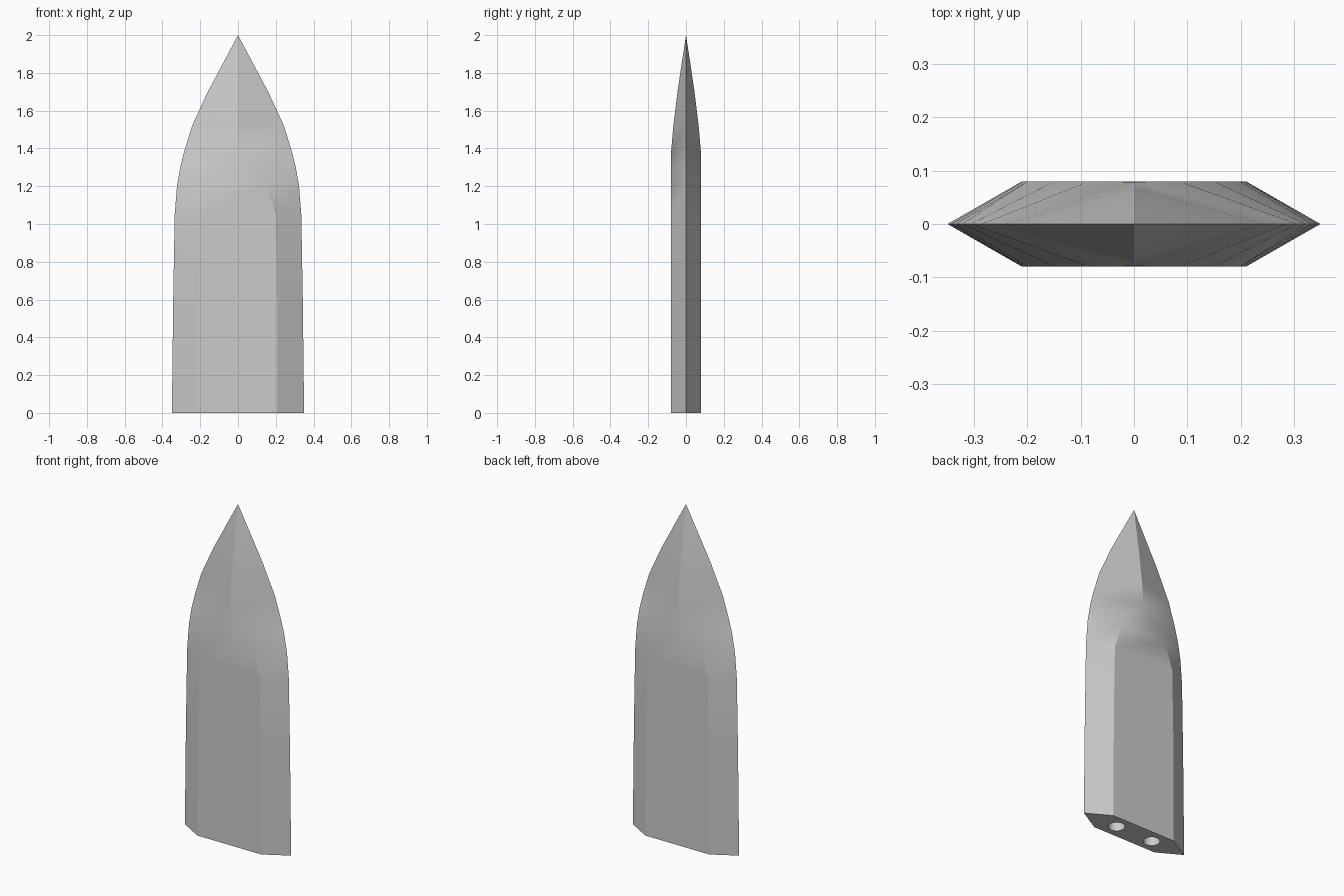
import bpy, bmesh, math

cube = bpy.data.objects.get("Cube")
if cube:
    bpy.data.objects.remove(cube, do_unlink=True)

steel = bpy.data.materials.new("steel_grey")
steel.use_nodes = True
steel.diffuse_color = (0.6, 0.6, 0.6, 1)
steel.node_tree.nodes["Principled BSDF"].inputs["Base Color"].default_value = (0.6, 0.6, 0.6, 1)

# Blade stations: height, half width, half width of the flat, half thickness
STATIONS = [
    (0.0, 0.35, 0.21, 0.08), (0.6, 0.343, 0.208, 0.08),
    (1.05, 0.335, 0.2, 0.08), (1.2, 0.323, 0.15, 0.08),
    (1.3, 0.306, 0.085, 0.08), (1.38, 0.286, 0, 0.079),
    (1.52, 0.243, 0, 0.067), (1.7, 0.16, 0, 0.045),
    (1.85, 0.08, 0, 0.023), (2.0, 0, 0, 0),
]
HOLE_X, HOLE_RADIUS, HOLE_DEPTH = 0.122, 0.045, 0.3


def link(name, bm):
    mesh = bpy.data.meshes.new(name)
    bm.to_mesh(mesh)
    bm.free()
    obj = bpy.data.objects.new(name, mesh)
    bpy.context.collection.objects.link(obj)
    mesh.materials.append(steel)
    return obj


# Blade: six-sided sections that become a diamond and close in a point
bm = bmesh.new()
rings = []
for z, w, f, d in STATIONS:
    section = [(w, 0), (f, d), (-f, d), (-w, 0), (-f, -d), (f, -d)]
    rings.append([bm.verts.new((x, y, z)) for x, y in section])
bm.faces.new(rings[0][::-1])
for low, high in zip(rings, rings[1:]):
    for i in range(6):
        j = (i + 1) % 6
        bm.faces.new((low[i], low[j], high[j], high[i]))
bmesh.ops.remove_doubles(bm, verts=bm.verts[:], dist=0.0001)
bmesh.ops.recalc_face_normals(bm, faces=bm.faces[:])
blade = link("blade", bm)

# Two round mounting holes in the base
for side in (-1, 1):
    bm = bmesh.new()
    bmesh.ops.create_cone(bm, cap_ends=True, segments=32, radius1=HOLE_RADIUS,
                          radius2=HOLE_RADIUS, depth=2 * HOLE_DEPTH)
    bmesh.ops.translate(bm, verts=bm.verts[:], vec=(side * HOLE_X, 0, 0))
    cutter = link("hole_cutter", bm)
    cutter.hide_render = True
    cut = blade.modifiers.new("mounting_hole", "BOOLEAN")
    cut.operation = "DIFFERENCE"
    cut.solver = "EXACT"
    cut.object = cutter
    bpy.context.view_layer.objects.active = blade
    bpy.ops.object.modifier_apply(modifier=cut.name)
    bpy.data.objects.remove(cutter, do_unlink=True)

# Soft blends on the shoulders, crisp ridge, bevels and cutting edge
bpy.ops.object.select_all(action="DESELECT")
blade.select_set(True)
bpy.context.view_layer.objects.active = blade
bpy.ops.object.shade_smooth_by_angle(angle=math.radians(25))
